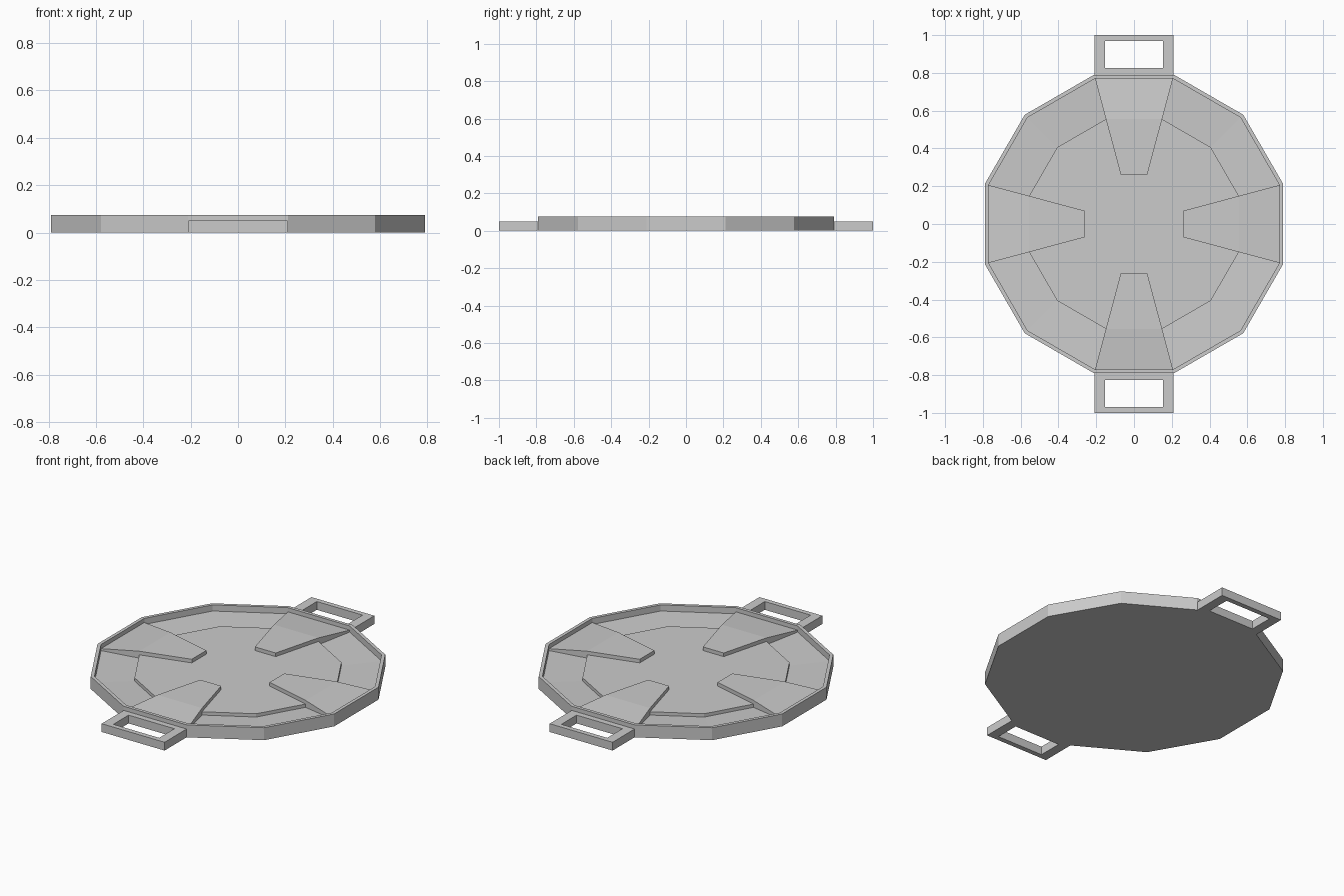
import bpy, bmesh, math

if "Cube" in bpy.data.objects:
    bpy.data.objects.remove(bpy.data.objects["Cube"])

T = math.tan(math.radians(15))
C = math.cos(math.radians(15))


def finish(name, bm):
    bmesh.ops.recalc_face_normals(bm, faces=bm.faces[:])
    me = bpy.data.meshes.new(name)
    bm.to_mesh(me)
    bm.free()
    ob = bpy.data.objects.new(name, me)
    bpy.context.collection.objects.link(ob)
    return ob


def loft(bm, rings, cap=True):
    loops = [[bm.verts.new(p) for p in r] for r in rings]
    for a, b in zip(loops, loops[1:]):
        for i in range(len(a)):
            j = (i + 1) % len(a)
            bm.faces.new((a[i], a[j], b[j], b[i]))
    if cap:
        bm.faces.new(loops[0])
        bm.faces.new(loops[-1])
    return loops


# Twelve-sided pan: rim, sloped gutter and raised centre (apothem, height)
profile = [(.79, 0), (.79, .075), (.77, .075), (.77, .038), (.555, .028), (.555, .048)]
bm = bmesh.new()
loft(bm, [[(r / C * math.cos(math.radians(15 + 30 * k)),
            r / C * math.sin(math.radians(15 + 30 * k)), z) for k in range(12)]
          for r, z in profile])
finish("pan_body", bm)

# Four tapered raised pads, sloping down towards the rim
for k, side in enumerate(("right", "back", "left", "front")):
    bm = bmesh.new()
    loft(bm, [[(r, -r * T, .02), (r, r * T, .02), (r, r * T, z), (r, -r * T, z)]
              for r, z in [(.77, .05), (.555, .07), (.26, .07)]])
    ob = finish("pad_" + side, bm)
    ob.rotation_euler.z = k * math.pi / 2


# Rectangular loop handles at front and back
def rect(x, y0, y1, z):
    return [(-x, y0, z), (x, y0, z), (x, y1, z), (-x, y1, z)]


for side, angle in (("back", 0), ("front", math.pi)):
    bm = bmesh.new()
    outer, inner = (.21, .789, 1.0), (.153, .825, .97)
    rings = [rect(*outer, 0), rect(*outer, .05), rect(*inner, .05), rect(*inner, 0), rect(*outer, 0)]
    loft(bm, rings, cap=False)
    bmesh.ops.remove_doubles(bm, verts=bm.verts[:], dist=1e-5)
    ob = finish("handle_" + side, bm)
    ob.rotation_euler.z = angle
